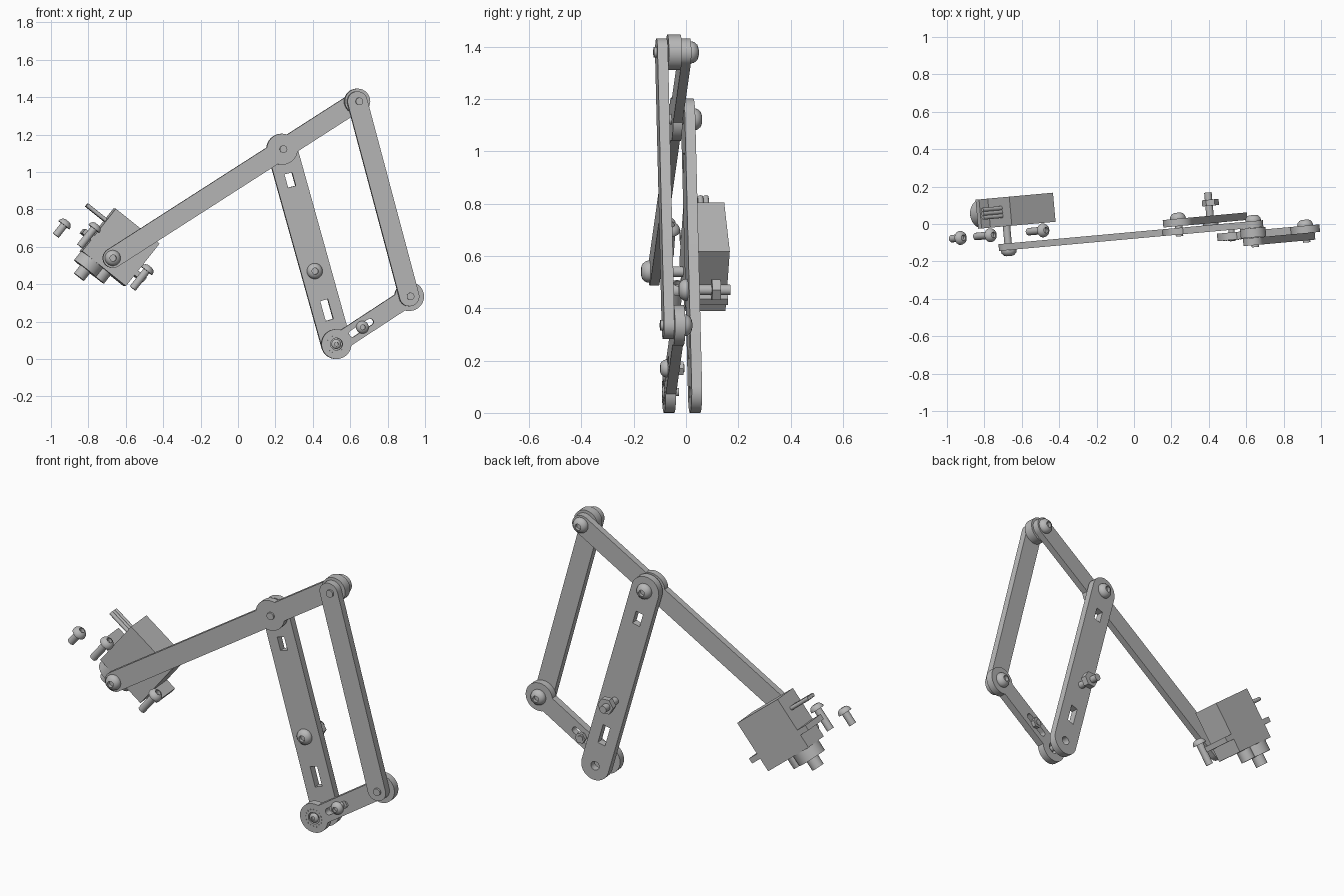
import bpy, bmesh
from math import radians, sin, cos, pi, atan2
from mathutils import Matrix, Vector

cube = bpy.data.objects.get("Cube")
if cube:
    bpy.data.objects.remove(cube)

YAW = radians(5.2)
TURN = Matrix.Rotation(YAW, 4, 'Z')      # whole linkage is turned a little
FRONT, BACK = Vector((0, -1, 0)), Vector((0, 1, 0))

grey = bpy.data.materials.new("plain_grey")
grey.use_nodes = True
GREY = (0.48, 0.48, 0.48, 1)
grey.diffuse_color = GREY
grey.node_tree.nodes["Principled BSDF"].inputs["Base Color"].default_value = GREY


def finish(name, mesh, matrix):
    ob = bpy.data.objects.new(name, mesh)
    bpy.context.scene.collection.objects.link(ob)
    ob.matrix_world = TURN @ matrix
    mesh.materials.clear()
    mesh.materials.append(grey)
    bpy.ops.object.select_all(action='DESELECT')
    ob.select_set(True)
    bpy.context.view_layer.objects.active = ob
    bpy.ops.object.shade_smooth_by_angle(angle=radians(35))
    return ob


def at(x, z, depth):
    """Position in the linkage plane for a given x, z and depth layer."""
    return Vector(((x + depth * sin(YAW)) / cos(YAW), depth, z))


# Outlines
def circle(c, r, n=32):
    return [(c[0] + r * cos(2 * pi * i / n), c[1] + r * sin(2 * pi * i / n)) for i in range(n)]


def stadium(a, b, r, n=16):
    ang = atan2(b[1] - a[1], b[0] - a[0])
    pts = []
    for c, start in ((b, ang - pi / 2), (a, ang + pi / 2)):
        pts += [(c[0] + r * cos(start + pi * i / n), c[1] + r * sin(start + pi * i / n))
                for i in range(n + 1)]
    return pts


def slot(c, w, h, ang):
    s, k = sin(ang), cos(ang)
    return [(c[0] + x * k - y * s, c[1] + x * s + y * k)
            for x, y in ((-w, -h), (w, -h), (w, h), (-w, h))]


def plate(name, outlines, depth, thick):
    """Flat plate; outlines after the first are holes."""
    cu = bpy.data.curves.new(name, 'CURVE')
    cu.dimensions = '2D'
    cu.fill_mode = 'BOTH'
    cu.extrude = thick / 2
    for pts in outlines:
        sp = cu.splines.new('POLY')
        sp.points.add(len(pts) - 1)
        for p, (x, z) in zip(sp.points, pts):
            q = at(x, z, depth)
            p.co = (q.x, q.z, 0, 1)
        sp.use_cyclic_u = True
    tmp = bpy.data.objects.new(name + "_outline", cu)
    bpy.context.scene.collection.objects.link(tmp)
    dg = bpy.context.evaluated_depsgraph_get()
    mesh = bpy.data.meshes.new_from_object(tmp.evaluated_get(dg))
    bpy.data.objects.remove(tmp)
    bm = bmesh.new()
    bm.from_mesh(mesh)
    bmesh.ops.remove_doubles(bm, verts=bm.verts, dist=1e-5)
    bmesh.ops.recalc_face_normals(bm, faces=bm.faces)
    bm.to_mesh(mesh)
    bm.free()
    finish(name, mesh, Matrix.Translation((0, depth, 0)) @ Matrix.Rotation(pi / 2, 4, 'X'))


def lathe(name, profile, matrix, steps=24):
    bm = bmesh.new()
    vs = [bm.verts.new((r, 0, h)) for r, h in profile]
    edges = [bm.edges.new(e) for e in zip(vs, vs[1:])]
    bmesh.ops.spin(bm, geom=vs + edges, cent=(0, 0, 0), axis=(0, 0, 1),
                   angle=2 * pi, steps=steps, use_duplicate=False)
    bmesh.ops.remove_doubles(bm, verts=bm.verts, dist=1e-5)
    bmesh.ops.recalc_face_normals(bm, faces=bm.faces)
    mesh = bpy.data.meshes.new(name)
    bm.to_mesh(mesh)
    bm.free()
    finish(name, mesh, matrix)


def aim(pos, direction):
    return Matrix.Translation(pos) @ direction.to_track_quat('Z', 'Y').to_matrix().to_4x4()


def screw(name, matrix, length, R=0.042, h=0.032, r=0.02):
    """Button-head screw with a socket; the head sits on the local origin."""
    lathe(name, [(0, h * .4), (R * .4, h * .4), (R * .4, h), (R * .7, h * .85), (R * .93, h * .5),
                 (R, h * .2), (R, 0), (r, 0), (r, -length), (0, -length)], matrix)


def box(name, size, pos, frame):
    bm = bmesh.new()
    bmesh.ops.create_cube(bm, size=1, matrix=Matrix.Translation(pos) @ Matrix.Diagonal((*size, 1)))
    mesh = bpy.data.meshes.new(name)
    bm.to_mesh(mesh)
    bm.free()
    finish(name, mesh, frame)


def rod(name, r, z0, z1, matrix, steps=24):
    lathe(name, [(0, z0), (r, z0), (r, z1), (0, z1)], matrix, steps)


# Pivots (x, z) and depth layers
A, B, C = (-0.67, 0.54), (0.235, 1.122), (0.637, 1.378)
D, E, F = (0.915, 0.335), (0.525, 0.08), (0.41, 0.47)
ARM, REAR, CRANK, LINK = -0.06, -0.013, -0.112, -0.151
T = 0.04
lean = atan2(E[1] - B[1], E[0] - B[0]) + pi / 2

# Bars
plate("long_arm", [stadium(A, C, 0.053)], ARM, 0.036)
plate("long_arm_boss", [circle(B, 0.083)], ARM, 0.036)
plate("rear_bar", [stadium(B, E, 0.08), slot((0.277, 0.957), 0.021, 0.037, lean),
                   slot((0.473, 0.262), 0.021, 0.055, lean), circle(E, 0.024)], REAR, T)
plate("coupler_link", [stadium(C, D, 0.053)], LINK, T)
slot_a, slot_b = (0.61, 0.136), (0.705, 0.198)
plate("crank", [stadium(E, D, 0.05), circle(E, 0.032), stadium(slot_a, slot_b, 0.018)], CRANK, T)
for name, c, r, hole in (("crank_hub", E, 0.08, 0.032), ("crank_end", D, 0.078, 0.015)):
    plate(name, [circle(c, r), circle(c, hole)], CRANK, T)
plate("upper_spacer", [circle(C, 0.068)], -0.104, 0.05)

# Hub ring of small teeth on the crank
for i in range(16):
    a = 2 * pi * i / 16
    p = (E[0] + 0.046 * cos(a), E[1] + 0.046 * sin(a))
    plate("hub_tooth", [circle(p, 0.004, 8)], CRANK - T / 2, 0.006)

# Pivot screws: place, head depth, head direction, length
for name, p, d, way, length in (
        ("upper_pivot_screw", C, -0.042, BACK, 0.14),
        ("middle_pivot_screw", B, 0.007, BACK, 0.095),
        ("lower_pivot_screw", D, -0.092, BACK, 0.09),
        ("arm_end_screw", A, -0.078, FRONT, 0.13),
        ("bar_bolt", F, -0.033, FRONT, 0.165)):
    screw(name, aim(at(*p, d), way), length)
screw("slot_screw", aim(at(0.665, 0.17, -0.132), FRONT), 0.065, R=0.034, h=0.027, r=0.016)
screw("hub_screw", aim(at(*E, -0.125), FRONT), 0.05, R=0.026, h=0.014, r=0.016)
rod("bar_bolt_nut", 0.045, 0, 0.033, aim(at(*F, 0.06), BACK), 6)
rod("slot_nut", 0.03, 0, 0.02, aim(at(0.665, 0.17, -0.092), BACK), 6)

# Motor, built upright in a tilted frame with its shaft pointing down
motor = Matrix.Translation(at(-0.633, 0.597, 0.128)) @ Matrix.Rotation(radians(38.5), 4, 'Y')
box("motor_body", (0.30, 0.156, 0.29), (0, 0, 0), motor)
box("motor_ears", (0.42, 0.156, 0.03), (0, 0, -0.055), motor)
for name, x, r, z in (("gear_housing", -0.072, 0.077, -0.205),
                      ("small_gear_housing", 0.015, 0.04, -0.205),
                      ("output_shaft", -0.072, 0.034, -0.26)):
    rod(name, r, z, -0.14, motor @ Matrix.Translation((x, 0, 0)))
for i in (-1, 0, 1):
    rod("motor_wire", 0.011, 0.14, 0.28,
        motor @ Matrix.Translation((0, i * 0.021, 0.067)) @ Matrix.Rotation(-pi / 2, 4, 'Y'), 12)

# Loose mounting screws beside the motor
for name, x, z, length in (("left_ear_screw", -0.178, -0.015, 0.12),
                           ("right_ear_screw", 0.183, -0.015, 0.12),
                           ("horn_screw", -0.316, -0.1, 0.07)):
    screw(name, motor @ Matrix.Translation((x, -0.118, z)), length, R=0.037, h=0.03, r=0.02)
